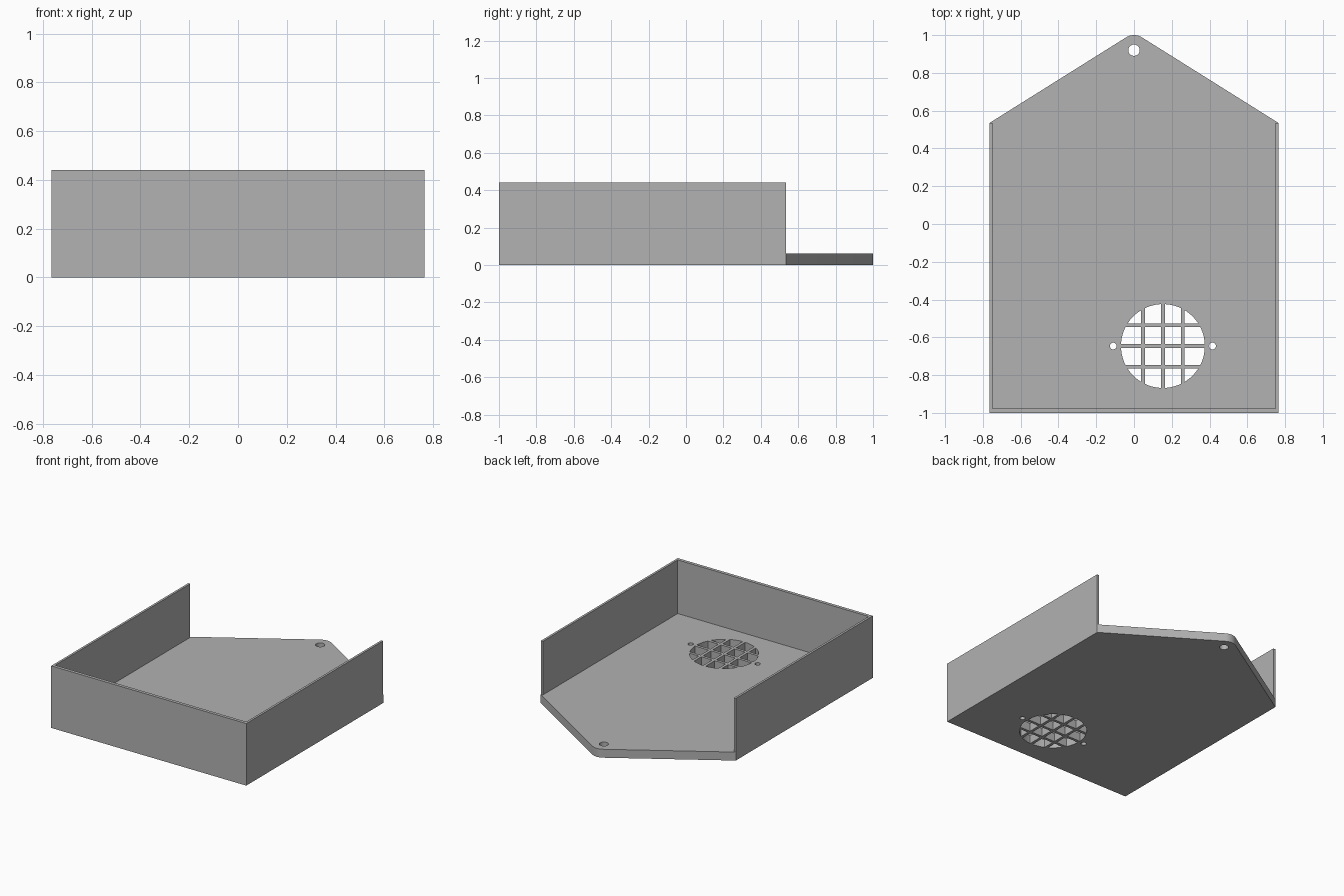
import bpy, bmesh, math

cube = bpy.data.objects.get("Cube")
if cube:
    bpy.data.objects.remove(cube, do_unlink=True)

W, H, FLOOR = 0.765, 0.44, 0.06      # half width, wall height, floor thickness
SIDE, FRONT, WALL_END = 0.016, 0.023, 0.535

grey = bpy.data.materials.new("plain grey")
grey.use_nodes = True
colour = (0.445, 0.445, 0.445, 1)
grey.diffuse_color = colour
grey.node_tree.nodes["Principled BSDF"].inputs["Base Color"].default_value = colour


def prism(name, outline, z0, z1):
    """Extrude a counter-clockwise outline from z0 to z1."""
    bm = bmesh.new()
    face = bm.faces.new([bm.verts.new((x, y, z0)) for x, y in outline])
    top = bmesh.ops.extrude_face_region(bm, geom=[face])["geom"]
    bmesh.ops.translate(bm, vec=(0, 0, z1 - z0),
                        verts=[v for v in top if isinstance(v, bmesh.types.BMVert)])
    bmesh.ops.recalc_face_normals(bm, faces=bm.faces)
    mesh = bpy.data.meshes.new(name)
    bm.to_mesh(mesh)
    bm.free()
    obj = bpy.data.objects.new(name, mesh)
    bpy.context.collection.objects.link(obj)
    mesh.materials.append(grey)
    return obj


def arc(cx, cy, r, start, end, steps):
    angles = [math.radians(start + (end - start) * i / steps) for i in range(steps + 1)]
    return [(cx + r * math.cos(a), cy + r * math.sin(a)) for a in angles]


def disc(name, x, y, r, steps=32):
    return prism(name, arc(x, y, r, 0, 360, steps)[:-1], -0.1, 0.2)


def box(name, x, y, hx, hy):
    return prism(name, [(x - hx, y - hy), (x + hx, y - hy),
                        (x + hx, y + hy), (x - hx, y + hy)], -0.2, 0.3)


def cut(target, cutter):
    """Subtract the cutter from the target, then remove the cutter."""
    cutter.hide_render = True
    mod = target.modifiers.new("cut", 'BOOLEAN')
    mod.operation, mod.solver, mod.object = 'DIFFERENCE', 'EXACT', cutter
    bpy.context.view_layer.objects.active = target
    bpy.ops.object.modifier_apply(modifier=mod.name)
    bpy.data.objects.remove(cutter, do_unlink=True)


# Tray body: square front, gabled back with a rounded tip
tray = prism("tray", [(-W, -1), (W, -1), (W, WALL_END)]
             + arc(0, 0.92, 0.08, 58, 122, 12) + [(-W, WALL_END)], 0, H)

# Pocket, leaving the front and side walls and the open back tab
inner = W - SIDE
cut(tray, prism("pocket", [(-inner, FRONT - 1), (inner, FRONT - 1), (inner, WALL_END - 0.001),
                           (1, WALL_END - 0.001), (1, 1.2), (-1, 1.2),
                           (-1, WALL_END - 0.001), (-inner, WALL_END - 0.001)], FLOOR, 0.6))

# Hanging hole and the two screw holes
GX, GY = 0.153, -0.646
cut(tray, disc("hanging_hole", 0, 0.92, 0.03))
for side in (-1, 1):
    cut(tray, disc("screw_hole", GX + side * 0.263, GY, 0.018))

# Round grille: openings are a disc with the crossing bars taken out
openings = disc("grille_openings", GX, GY, 0.222, 64)
for i in (-1, 0, 1):
    cut(openings, box("bar", GX + i * 0.105, GY, 0.01, 0.4))
    cut(openings, box("bar", GX, GY + i * 0.11, 0.4, 0.01))
cut(tray, openings)

# Smooth the hole walls and tip, keeping the corners crisp
bpy.ops.object.select_all(action='DESELECT')
tray.select_set(True)
bpy.context.view_layer.objects.active = tray
bpy.ops.object.shade_smooth_by_angle(angle=math.radians(25))
